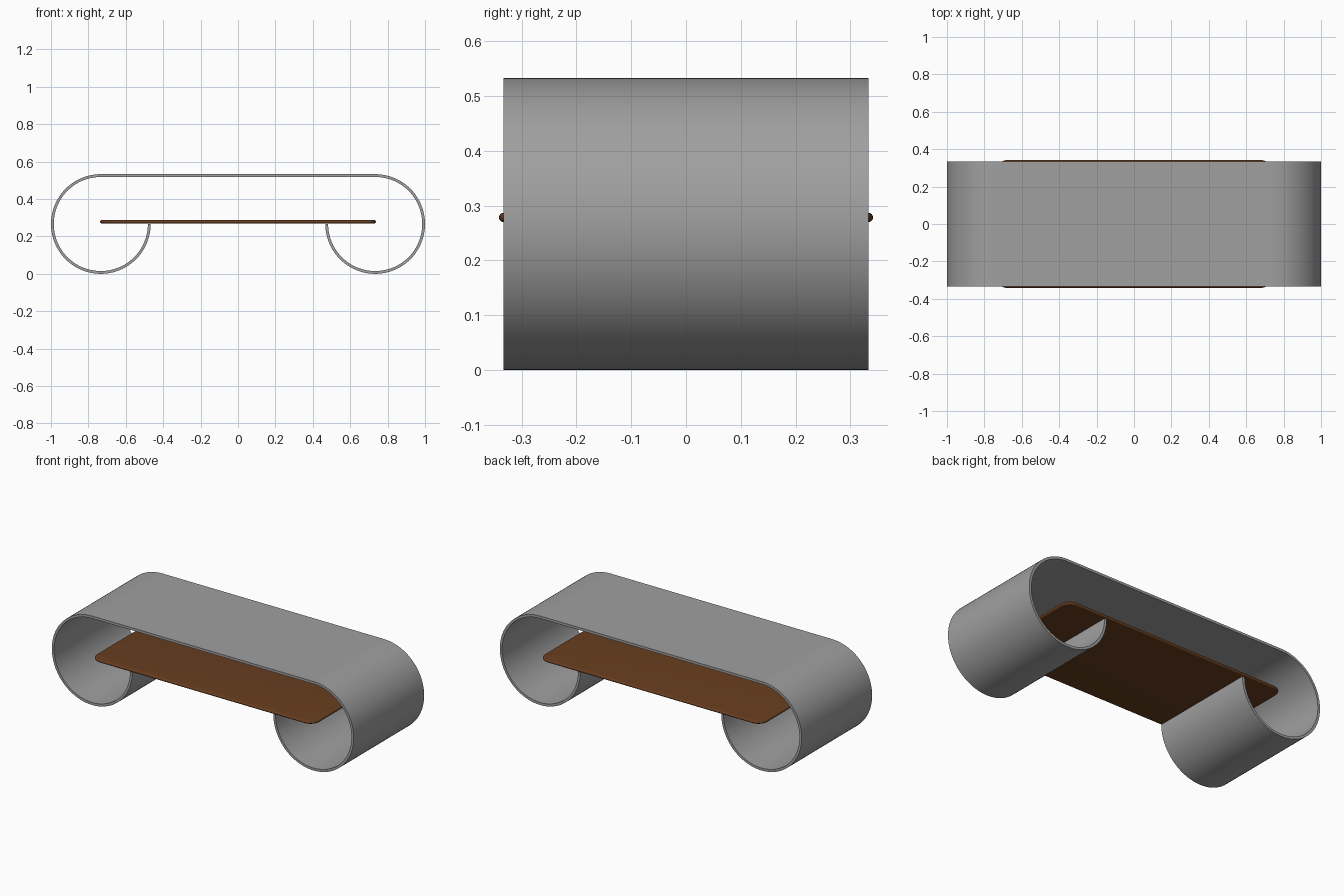
import bpy, bmesh, math

if "Cube" in bpy.data.objects:
    bpy.data.objects.remove(bpy.data.objects["Cube"])

R, T, HY = 0.2665, 0.015, 0.333      # band outer radius, thickness, half depth
CX = 1.0 - R                          # centre of each end curl


def material(name, rgb):
    m = bpy.data.materials.new(name)
    m.diffuse_color = (*rgb, 1)
    m.use_nodes = True
    m.node_tree.nodes["Principled BSDF"].inputs["Base Color"].default_value = m.diffuse_color
    return m


def finish(name, bm, mat):
    bmesh.ops.recalc_face_normals(bm, faces=bm.faces)
    me = bpy.data.meshes.new(name)
    bm.to_mesh(me)
    bm.free()
    ob = bpy.data.objects.new(name, me)
    bpy.context.collection.objects.link(ob)
    me.materials.append(mat)
    bpy.ops.object.select_all(action='DESELECT')
    ob.select_set(True)
    bpy.context.view_layer.objects.active = ob
    bpy.ops.object.shade_smooth_by_angle(angle=math.radians(35))
    return ob


def band_path(r, n=72):
    # three-quarter curl on the right, from inner tip round to the top, then mirrored
    right = []
    for i in range(n + 1):
        a = math.pi + 1.5 * math.pi * i / n
        right.append((CX + r * math.cos(a), R + r * math.sin(a)))
    return right + [(-x, z) for x, z in reversed(right)]


# Bent grey band: legs and top in one continuous strip
bm = bmesh.new()
rings = []
for x_z_o, x_z_i in zip(band_path(R), band_path(R - T)):
    rings.append([bm.verts.new((p[0], y, p[1])) for p, y in
                  ((x_z_o, -HY), (x_z_o, HY), (x_z_i, HY), (x_z_i, -HY))])
for a, b in zip(rings, rings[1:]):
    for k in range(4):
        bm.faces.new((a[k], a[(k + 1) % 4], b[(k + 1) % 4], b[k]))
bm.faces.new(rings[0])
bm.faces.new(rings[-1])
finish("bent_band", bm, material("grey", (0.35, 0.35, 0.35)))

# Wooden shelf: rounded rectangle with a fully rounded edge
SX, SY, SZ, H, C = 0.738, 0.3415, 0.2785, 0.0085, 0.06


def outline(inset, z, seg=10):
    pts = []
    for q, (sx, sy) in enumerate(((1, 1), (-1, 1), (-1, -1), (1, -1))):
        for i in range(seg + 1):
            a = math.pi / 2 * (q + i / seg)
            pts.append(bm.verts.new((sx * (SX - C) + (C - inset) * math.cos(a),
                                     sy * (SY - C) + (C - inset) * math.sin(a), z)))
    return pts


bm = bmesh.new()
loops = []
for i in range(13):
    t = -math.pi / 2 + math.pi * i / 12
    loops.append(outline(H * (1 - math.cos(t)), SZ + H * math.sin(t)))
for a, b in zip(loops, loops[1:]):
    n = len(a)
    for k in range(n):
        bm.faces.new((a[k], a[(k + 1) % n], b[(k + 1) % n], b[k]))
bm.faces.new(loops[0])
bm.faces.new(loops[-1])
finish("shelf", bm, material("brown wood", (0.14, 0.048, 0.014)))
